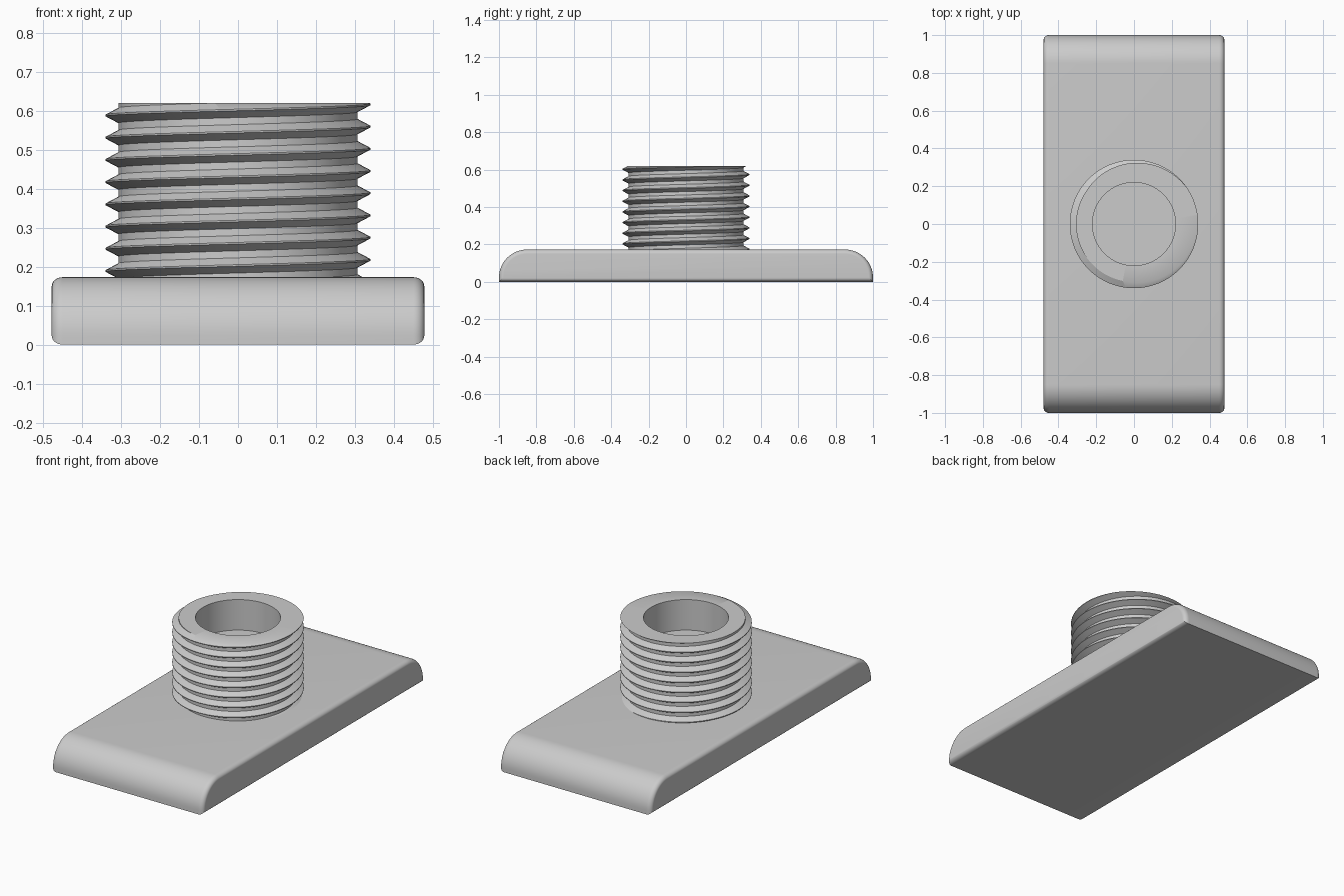
import bpy, bmesh, math
from math import sin, cos, pi

if "Cube" in bpy.data.objects:
    bpy.data.objects.remove(bpy.data.objects["Cube"])

grey = bpy.data.materials.new("plain grey")
grey.diffuse_color = (0.6, 0.6, 0.6, 1)
grey.use_nodes = True
grey.node_tree.nodes["Principled BSDF"].inputs["Base Color"].default_value = grey.diffuse_color


def finish(bm, name):
    """Turn a bmesh into a smooth-shaded object with crisp edges."""
    bmesh.ops.recalc_face_normals(bm, faces=bm.faces)
    mesh = bpy.data.meshes.new(name)
    bm.to_mesh(mesh)
    bm.free()
    mesh.materials.append(grey)
    obj = bpy.data.objects.new(name, mesh)
    bpy.context.collection.objects.link(obj)
    bpy.ops.object.select_all(action='DESELECT')
    obj.select_set(True)
    bpy.context.view_layer.objects.active = obj
    bpy.ops.object.shade_smooth_by_angle(angle=math.radians(30))
    return obj


# Base plate: side profile with rounded upper ends, lofted across x
HALF_W, HALF_L, TOP, END_R, FILLET = 0.478, 1.0, 0.173, 0.15, 0.028


def plate_profile(d):
    """Side outline (y, z) shrunk inwards by d."""
    r = END_R - d
    cy, cz = HALF_L - END_R, TOP - END_R
    arc = [(cy + r * cos(a * pi / 32), cz + r * sin(a * pi / 32)) for a in range(17)]
    half = [(HALF_L - d, min(d, cz - 0.0005))] + arc
    return half + [(-y, z) for y, z in reversed(half)]


bm = bmesh.new()
steps = [i * pi / 16 for i in range(9)]
sections = [(HALF_W - FILLET * (1 - sin(t)), FILLET * (1 - cos(t))) for t in steps]
FILLET_Z = TOP - END_R                      # lower fillet stays below the end arc
sections = [(x, d * FILLET_Z / FILLET) for x, d in sections]
stations = [(-x, d) for x, d in reversed(sections)] + sections
rings = [[bm.verts.new((x, y, z)) for y, z in plate_profile(d)] for x, d in stations]
n = len(rings[0])
for a, b in zip(rings, rings[1:]):
    for i in range(n):
        j = (i + 1) % n
        bm.faces.new((a[i], a[j], b[j], b[i]))
bm.faces.new(rings[0])
bm.faces.new(rings[-1])
finish(bm, "base_plate")

# Threaded boss: right-handed helical strip trimmed flat at both ends
SEG, PITCH, ROOT, CREST = 96, 0.057, 0.307, 0.340
BOSS_TOP, BOSS_LOW, HOLE_R, HOLE_FLOOR = 0.62, 0.165, 0.22, 0.446
CREST_Z = 0.588                             # crest height on the -x side
tooth = [(CREST, -0.002), (CREST, 0.002), (ROOT, 0.0195), (ROOT, PITCH - 0.0195),
         (CREST, PITCH - 0.002)]

bm = bmesh.new()
prev = None
for i in range(-10 * SEG, 3 * SEG):
    a = pi + 2 * pi * i / SEG
    z0 = CREST_Z + PITCH * i / SEG
    row = [bm.verts.new((r * cos(a), r * sin(a), z0 + z)) for r, z in tooth]
    if prev:
        for k in range(len(tooth) - 1):
            bm.faces.new((prev[k], row[k], row[k + 1], prev[k + 1]))
    prev = row
bmesh.ops.remove_doubles(bm, verts=bm.verts, dist=0.0002)
for z, up in ((BOSS_LOW, -1), (BOSS_TOP, 1)):
    bmesh.ops.bisect_plane(bm, geom=bm.verts[:] + bm.edges[:] + bm.faces[:], dist=1e-6,
                           plane_co=(0, 0, z), plane_no=(0, 0, up), clear_outer=True)
rim = [e for e in bm.edges if e.is_boundary
       and all(abs(v.co.z - BOSS_TOP) < 1e-4 for v in e.verts)]

# Blind hole: wall and floor
upper, lower = [[bm.verts.new((HOLE_R * cos(2 * pi * i / SEG), HOLE_R * sin(2 * pi * i / SEG), z))
                 for i in range(SEG)] for z in (BOSS_TOP, HOLE_FLOOR)]
for i in range(SEG):
    j = (i + 1) % SEG
    bm.faces.new((upper[i], lower[i], lower[j], upper[j]))
    rim.append(bm.edges.get((upper[i], upper[j])))
bm.faces.new(lower)

# Flat annular top between the thread and the hole
bmesh.ops.triangle_fill(bm, use_beauty=True, use_dissolve=False, edges=rim, normal=(0, 0, 1))
finish(bm, "threaded_boss")
